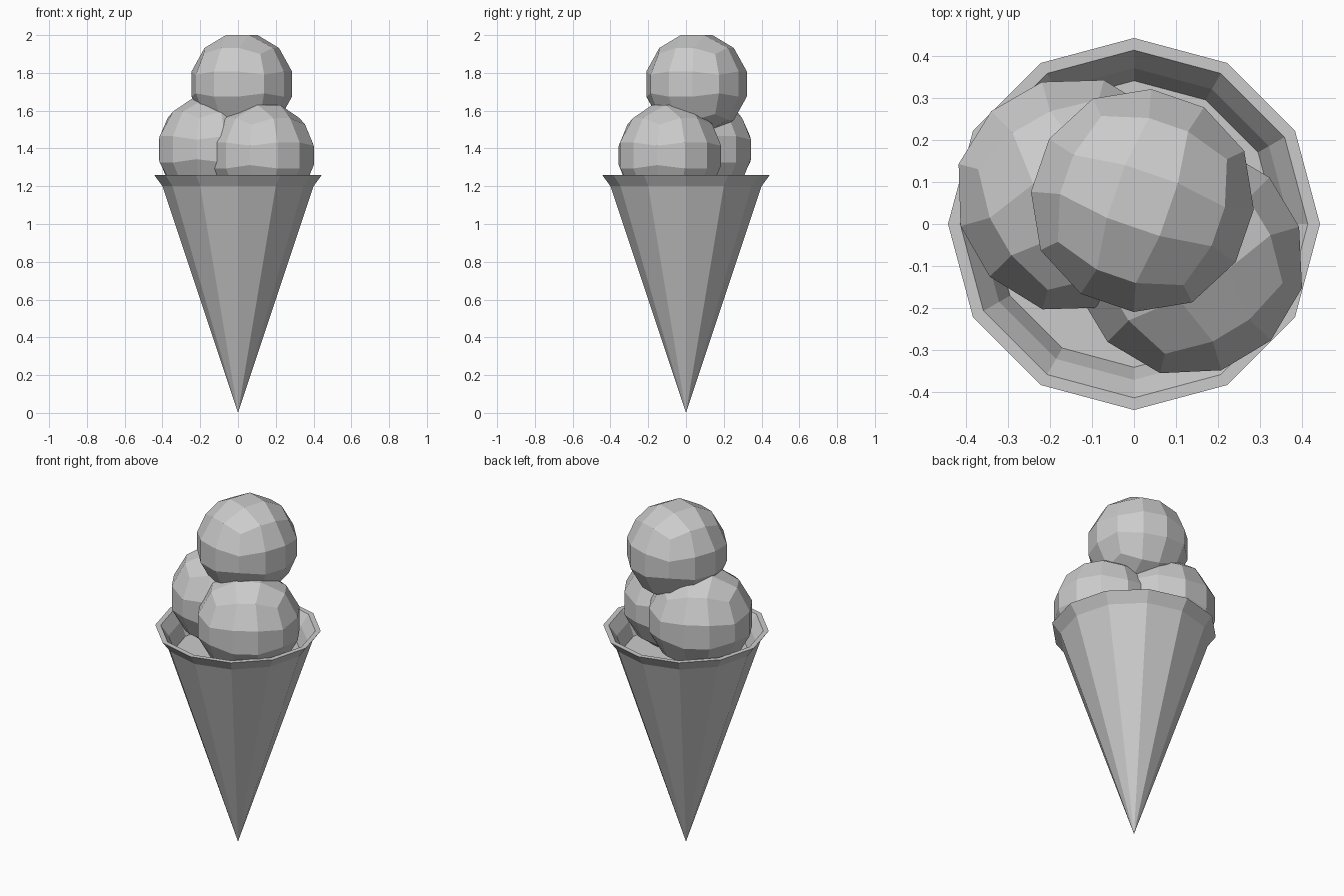
import bpy, bmesh, math
from mathutils import Vector

if "Cube" in bpy.data.objects:
    bpy.data.objects.remove(bpy.data.objects["Cube"])


def add_object(name, bm):
    bmesh.ops.recalc_face_normals(bm, faces=bm.faces[:])
    mesh = bpy.data.meshes.new(name)
    bm.to_mesh(mesh)
    bm.free()
    obj = bpy.data.objects.new(name, mesh)
    bpy.context.collection.objects.link(obj)
    return obj


def lathe(name, profile, sides=12):
    """Revolve (radius, z) points; zero radius closes to a point."""
    bm = bmesh.new()
    rings = []
    for r, z in profile:
        n = sides if r > 0 else 1
        rings.append([bm.verts.new((r * math.cos(math.tau * i / sides),
                                    r * math.sin(math.tau * i / sides), z))
                      for i in range(n)])
    for a, b in zip(rings, rings[1:]):
        for i in range(sides):
            j = (i + 1) % sides
            if len(a) == 1:
                bm.faces.new((a[0], b[j], b[i]))
            elif len(b) == 1:
                bm.faces.new((a[i], a[j], b[0]))
            else:
                bm.faces.new((a[i], a[j], b[j], b[i]))
    return add_object(name, bm)


def scoop(name, location, radius, turn):
    """Ball made of a cube with 3 x 3 faces per side, pushed to a sphere."""
    bm = bmesh.new()
    bmesh.ops.create_cube(bm, size=2)
    bmesh.ops.subdivide_edges(bm, edges=bm.edges[:], cuts=2, use_grid_fill=True)
    for v in bm.verts:
        co = Vector([c if abs(c) > 0.9 else math.copysign(0.258, c) for c in v.co])
        v.co = co.normalized() * radius
    obj = add_object(name, bm)
    obj.location = location
    obj.rotation_euler.z = math.radians(turn)
    return obj


# Wafer cone with flared rim and inner wall
lathe("cone", [(0, 0), (0.40, 1.20), (0.444, 1.26), (0.415, 1.26),
               (0.372, 1.20), (0.342, 1.12)])

# Ice cream filling inside the cone
lathe("filling", [(0.342, 1.12), (0, 1.12)])

# Three scoops
scoop("left_scoop", (-0.145, 0.07, 1.395), 0.288, 30)
scoop("right_scoop", (0.13, -0.085, 1.363), 0.284, 31)
scoop("top_scoop", (0.02, 0.056, 1.741), 0.275, -19)
